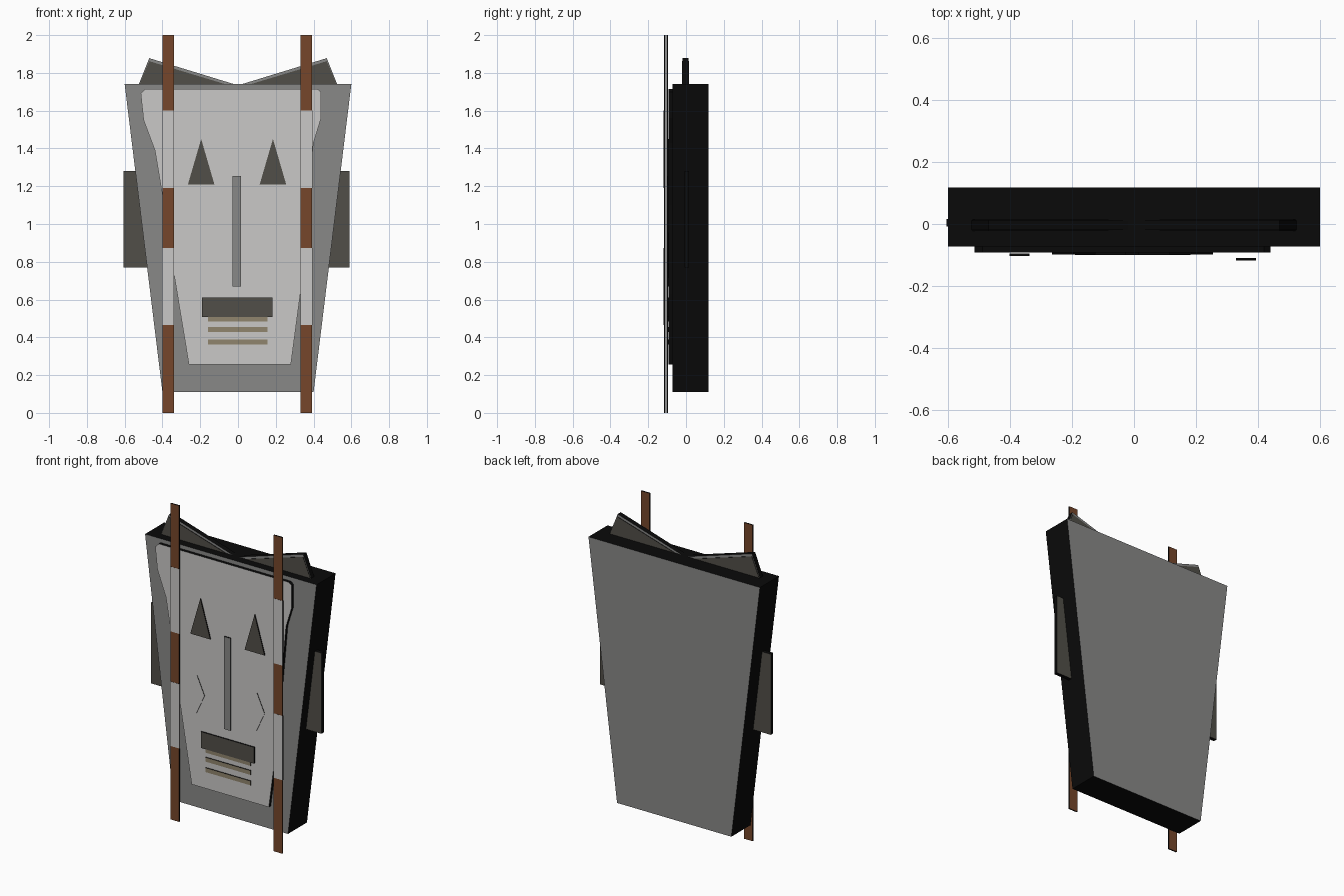
import bpy, bmesh

if "Cube" in bpy.data.objects:
    bpy.data.objects.remove(bpy.data.objects["Cube"])


def material(name, r, g, b):
    m = bpy.data.materials.new(name)
    m.diffuse_color = (r, g, b, 1)
    m.use_nodes = True
    m.node_tree.nodes["Principled BSDF"].inputs["Base Color"].default_value = m.diffuse_color
    return m


GREY = material("mid grey", 0.25, 0.25, 0.245)
LIGHT = material("light grey", 0.59, 0.58, 0.57)
DARK = material("dark olive grey", 0.083, 0.078, 0.066)
BROWN = material("brown", 0.18, 0.062, 0.024)
TAN = material("tan", 0.28, 0.235, 0.155)
BLACK = material("black edge", 0.003, 0.003, 0.003)


def cutout(name, outline, front, back, mat):
    """Flat sheet cut from an x-z outline, coloured front and back, black edges."""
    bm = bmesh.new()
    face = bm.faces.new([bm.verts.new((x, front, z)) for x, z in outline])
    ext = bmesh.ops.extrude_face_region(bm, geom=[face], use_keep_orig=True)
    verts = [g for g in ext["geom"] if isinstance(g, bmesh.types.BMVert)]
    bmesh.ops.translate(bm, verts=verts, vec=(0, back - front, 0))
    bmesh.ops.recalc_face_normals(bm, faces=bm.faces)
    bm.normal_update()
    for f in bm.faces:
        f.material_index = 0 if abs(f.normal.y) > 0.9 else 1
    mesh = bpy.data.meshes.new(name)
    bm.to_mesh(mesh)
    bm.free()
    mesh.materials.append(mat)
    mesh.materials.append(BLACK)
    ob = bpy.data.objects.new(name, mesh)
    bpy.context.collection.objects.link(ob)
    return ob


def rect(x0, x1, z0, z1):
    return [(x0, z0), (x1, z0), (x1, z1), (x0, z1)]


# Head slab
cutout("head_slab", [(-0.4, 0.11), (0.4, 0.11), (0.6, 1.74), (-0.6, 1.74)],
       -0.072, 0.118, GREY)

# Slightly lopsided face plate
cutout("face_plate", [(-0.26, 0.255), (0.28, 0.255), (0.33, 0.63), (0.37, 1.1),
                      (0.40, 1.43), (0.44, 1.56), (0.44, 1.70), (0.42, 1.715),
                      (-0.49, 1.715), (-0.515, 1.69), (-0.50, 1.55),
                      (-0.44, 1.39), (-0.40, 1.15), (-0.34, 0.74)],
       -0.092, -0.071, LIGHT)

# Eyes
for side, x in (("left", -0.195), ("right", 0.185)):
    cutout(side + "_eye", [(x - 0.07, 1.21), (x + 0.07, 1.21), (x, 1.45)],
           -0.099, -0.091, DARK)

# Nose, mouth and chin bars
cutout("nose", rect(-0.028, 0.016, 0.67, 1.255), -0.1, -0.091, GREY)
cutout("mouth", rect(-0.19, 0.182, 0.507, 0.61), -0.1, -0.091, DARK)
for i, z in enumerate((0.362, 0.428, 0.485)):
    cutout("chin_bar_%d" % (i + 1), rect(-0.16, 0.157, z, z + 0.027),
           -0.098, -0.091, TAN)

# Cheek creases, thin chevrons
for side, x in (("left", -0.22), ("right", 0.2)):
    cutout(side + "_cheek_crease",
           [(x, 0.955), (x + 0.052, 0.84), (x - 0.005, 0.715), (x - 0.01, 0.755),
            (x + 0.04, 0.84)], -0.095, -0.091, LIGHT)

# Ears
cutout("left_ear", rect(-0.605, -0.45, 0.77, 1.28), -0.008, 0.016, DARK)
cutout("right_ear", rect(0.45, 0.59, 0.77, 1.28), -0.008, 0.016, DARK)

# Crown points: grey rim with a dark panel on both sides
for side, s in (("left", -1), ("right", 1)):
    cutout(side + "_crown_rim",
           [(s * 0.003, 1.735), (s * 0.527, 1.735), (s * 0.47, 1.878)],
           -0.019, 0.012, GREY)
    cutout(side + "_crown_panel",
           [(s * 0.05, 1.735), (s * 0.524, 1.735), (s * 0.47, 1.862)],
           -0.022, 0.015, DARK)

# Hanging straps in alternating brown and light bands
levels = (0, 0.465, 0.873, 1.19, 1.6, 2.0)
for side, x, y in (("left", -0.37, -0.103), ("right", 0.362, -0.117)):
    for i in range(5):
        light = i % 2
        w = 0.032 if light else 0.03
        cutout("%s_strap_band_%d" % (side, i + 1),
               rect(x - w, x + w, levels[i], levels[i + 1]),
               y - 0.001 * light, y + 0.008, LIGHT if light else BROWN)
